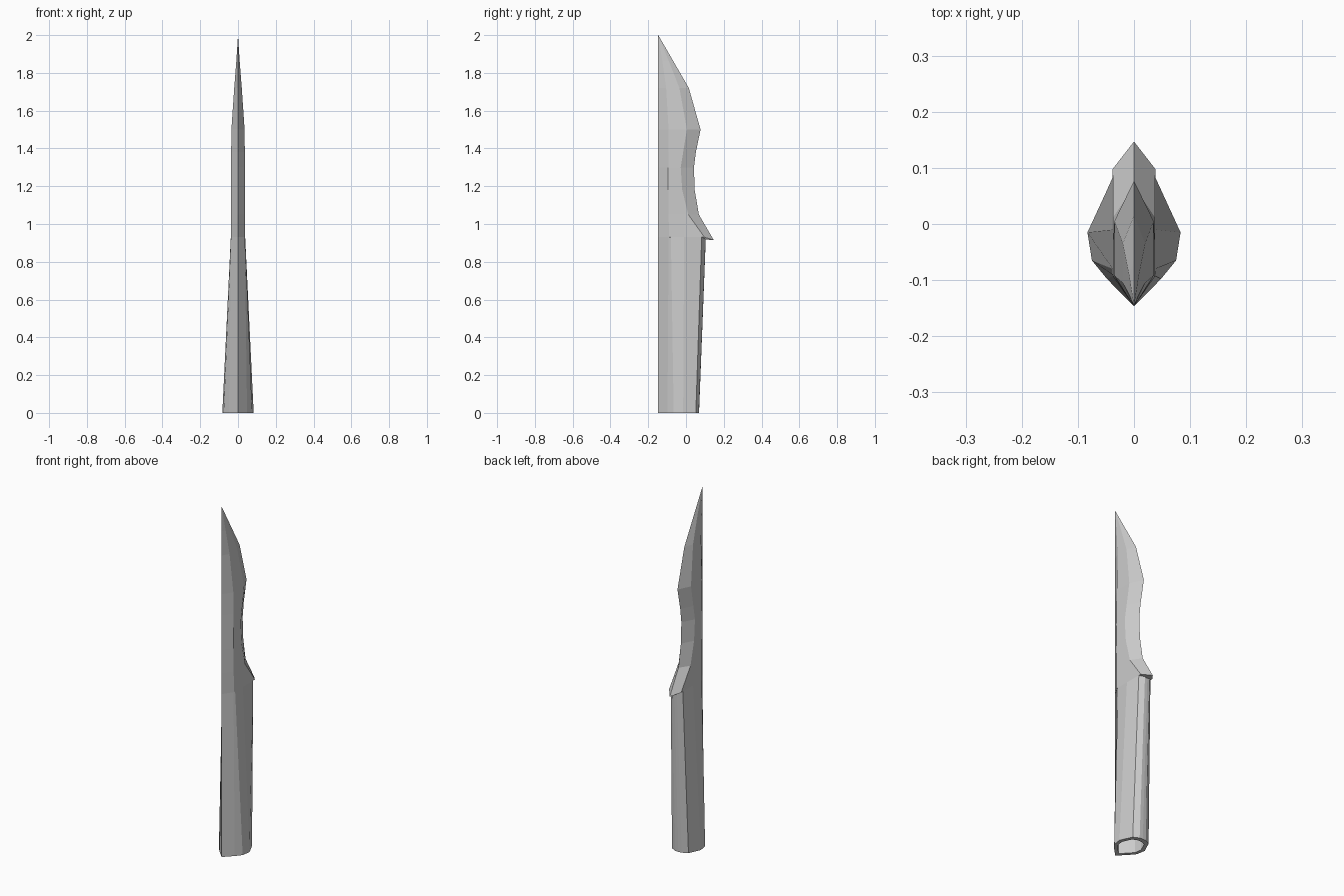
import bpy, bmesh

if "Cube" in bpy.data.objects:
    bpy.data.objects.remove(bpy.data.objects["Cube"])


def loft(name, rings):
    """Bridge mirrored half-sections (x, y, z), first and last point on x = 0."""
    bm = bmesh.new()
    loops = []
    for half in rings:
        full = half + [(-x, y, z) for x, y, z in half[-2:0:-1]]
        loops.append([bm.verts.new(p) for p in full])
    n = len(loops[0])
    for a, b in zip(loops, loops[1:]):
        for i in range(n):
            j = (i + 1) % n
            bm.faces.new((a[i], a[j], b[j], b[i]))
    for loop in (loops[0], loops[-1]):
        bm.faces.new(loop)
    bmesh.ops.remove_doubles(bm, verts=bm.verts, dist=0.0004)
    bmesh.ops.recalc_face_normals(bm, faces=bm.faces)
    me = bpy.data.meshes.new(name)
    bm.to_mesh(me)
    bm.free()
    ob = bpy.data.objects.new(name, me)
    bpy.context.collection.objects.link(ob)
    return ob


F = -0.147  # straight front ridge

# Hollow socket: inner floor, inner rim, outer rim, top
base = [(0, F), (.048, -.098), (.075, -.065), (.083, -.015), (.052, .052), (.02, .068), (0, .069)]
top = [(0, F), (.036, -.092), (.038, -.08), (.038, -.01), (.038, .083), (.015, .104), (0, .105)]


def section(t, inset=1.0):
    cy = -.035
    return [((a[0] + (b[0] - a[0]) * t) * inset,
             cy + (a[1] + (b[1] - a[1]) * t - cy) * inset, .93 * t)
            for a, b in zip(base, top)]


loft("socket", [section(.9, .76), section(0, .76), section(0), section(1)])

# Blade: z, half width, y of front shoulder, y of back shoulder, y of cutting edge
levels = [
    (.93, .038, -.090, .098, .147),
    (1.05, .037, -.092, .012, .068),
    (1.18, .037, -.094, -.020, .046),
    (1.30, .037, -.094, -.028, .042),
    (1.38, .036, -.093, -.015, .052),
    (1.50, .035, -.092, .005, .077),
    (1.72, .020, -.105, -.035, .015),
    (1.86, .009, -.125, -.090, -.066),
    (2.0, .0002, F, F, F),
]
rings = []
for z, w, front, back, edge in levels:
    tip_drop = .015 if z < 1 else 0
    rings.append([(0, F, z), (w, front, z), (w, back, z), (0, edge, z - tip_drop)])
loft("blade", rings)
